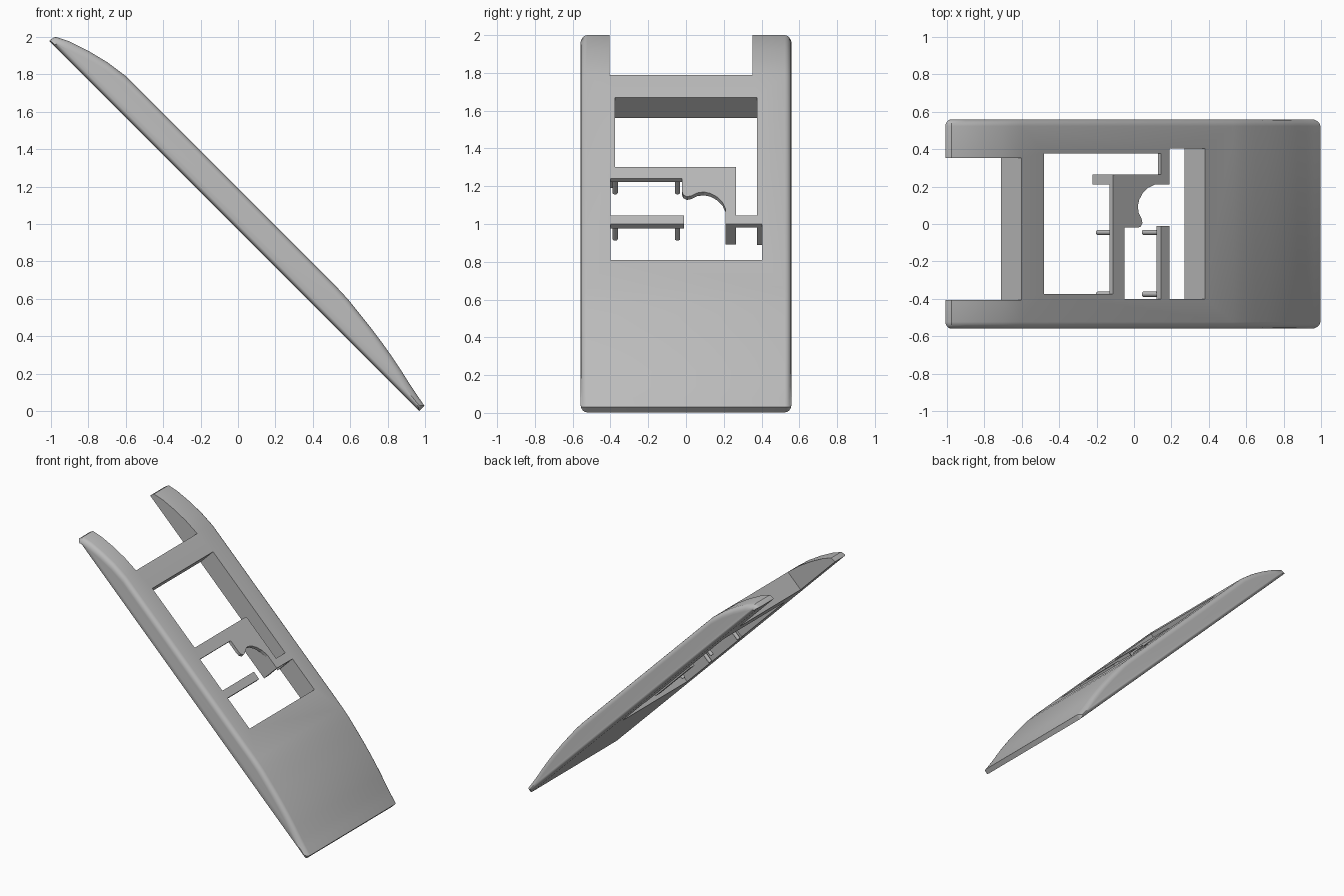
import bpy, bmesh, math

cube = bpy.data.objects.get("Cube")
if cube:
    bpy.data.objects.remove(cube, do_unlink=True)

R2 = math.sqrt(2)
BASE = 0.97          # x + z along the underside
TOP = 1.19           # x + z along the flat upper side
T = (TOP - BASE) / R2

grey = bpy.data.materials.new("plain grey")
grey.use_nodes = True
colour = (0.5, 0.5, 0.5, 1)
grey.diffuse_color = colour
grey.node_tree.nodes["Principled BSDF"].inputs["Base Color"].default_value = colour


def along(x):
    """Distance down the slope of the upper-side point at x."""
    return (2 * x - TOP) / R2


def make(name, bm):
    """Turn a flat-lying mesh into an object leaning at 45 degrees."""
    bmesh.ops.recalc_face_normals(bm, faces=bm.faces)
    mesh = bpy.data.meshes.new(name)
    bm.to_mesh(mesh)
    bm.free()
    mesh.materials.append(grey)
    ob = bpy.data.objects.new(name, mesh)
    bpy.context.collection.objects.link(ob)
    ob.rotation_euler = (0, math.pi / 4, 0)
    ob.location = (BASE / 2, 0, BASE / 2)
    return ob


def prism(name, outline, low, high):
    """Extrude an (x, y) outline through the slab's thickness."""
    bm = bmesh.new()
    face = bm.faces.new([bm.verts.new((along(x), y, low)) for x, y in outline])
    ext = bmesh.ops.extrude_face_region(bm, geom=[face])
    verts = [v for v in ext["geom"] if isinstance(v, bmesh.types.BMVert)]
    bmesh.ops.translate(bm, verts=verts, vec=(0, 0, high - low))
    return make(name, bm)


def block(name, x0, x1, y0, y1, low, high):
    return prism(name, [(x0, y0), (x1, y0), (x1, y1), (x0, y1)], low, high)


def smooth(ob):
    bpy.ops.object.select_all(action="DESELECT")
    ob.select_set(True)
    bpy.context.view_layer.objects.active = ob
    bpy.ops.object.shade_smooth_by_angle(angle=math.radians(30))


# Slab: side profile lofted across y with rounded rims
profile = [(-1, 1.985), (-.975, 2), (-.9, 1.975), (-.8, 1.925), (-.7, 1.865),
           (-.6, 1.79), (.53, .66), (.59, .595), (.65, .52), (.71, .445),
           (.77, .365), (.82, .295), (.87, .22), (.92, .14), (.96, .08),
           (.985, .045), (.995, .03)]
stations = [((x - z) / R2, (x + z - BASE) / R2) for x, z in profile]
centre = (stations[0][0] + stations[-1][0]) / 2
RIM = 0.035
steps = [i * math.pi / 8 for i in range(5)]
half = [(.558 - RIM * (1 - math.sin(t)), RIM * (1 - math.cos(t))) for t in steps]
sections = [(-y, d) for y, d in reversed(half)] + half

bm = bmesh.new()
rings = []
for y, d in sections:
    upper, lower = [], []
    for a, h in stations:
        a = centre + (a - centre) * (1 - d / 1.4)
        upper.append(bm.verts.new((a, y, h - min(d, .45 * h))))
        lower.append(bm.verts.new((a, y, min(d * .6, .45 * h))))
    rings.append(upper + lower[::-1])
for r, s in zip(rings, rings[1:]):
    for i in range(len(r)):
        j = (i + 1) % len(r)
        bm.faces.new((r[i], r[j], s[j], s[i]))
bm.faces.new(rings[0])
bm.faces.new(rings[-1])
slab = make("slab", bm)

# Openings: fork gap at the upper end and the stepped window
cutters = [
    block("fork_gap_cutter", -1.3, -.6, -.405, .352, -.2, .4),
    prism("window_cutter", [(-.48, -.375), (-.11, -.375), (-.11, -.4),
                            (.38, -.4), (.38, .403), (.19, .403),
                            (.19, .377), (-.48, .377)], -.2, .4),
]
bpy.context.view_layer.objects.active = slab
for cutter in cutters:
    cutter.hide_render = True
    mod = slab.modifiers.new(cutter.name, "BOOLEAN")
    mod.operation = "DIFFERENCE"
    mod.solver = "EXACT"
    mod.object = cutter
    bpy.ops.object.modifier_apply(modifier=mod.name)
for cutter in cutters:
    bpy.data.objects.remove(cutter, do_unlink=True)
smooth(slab)

# Thin hooked plate between the windows
prism("hooked_plate", [(-.113, -.41), (-.113, .255), (-.103, .265), (.145, .265),
                       (.145, .385), (.19, .385), (.19, .21), (.11, .21),
                       (.075, .193), (.047, .165), (.028, .13), (.02, .095),
                       (.025, .06), (.04, .03), (.045, .005), (.035, -.015),
                       (.02, -.02), (-.05, -.02), (-.05, -.41)],
      T - .025, T)

# Full-depth rib under the plate's arm
block("arm_rib", -.112, .189, .21, .264, 0, T - .001)

# Lower crossbar
block("lower_crossbar", .145, .19, -.41, -.01, T - .035, T)

# Pins hanging beneath both bars
for row, x in (("upper", -.085), ("lower", .16)):
    for side, y in (("right", -.375), ("left", -.045)):
        bm = bmesh.new()
        bmesh.ops.create_cone(bm, cap_ends=True, segments=16, radius1=.014,
                              radius2=.014, depth=T - .01)
        bmesh.ops.translate(bm, verts=bm.verts, vec=(along(x), y, T / 2 - .003))
        smooth(make(f"{row}_pin_{side}", bm))
